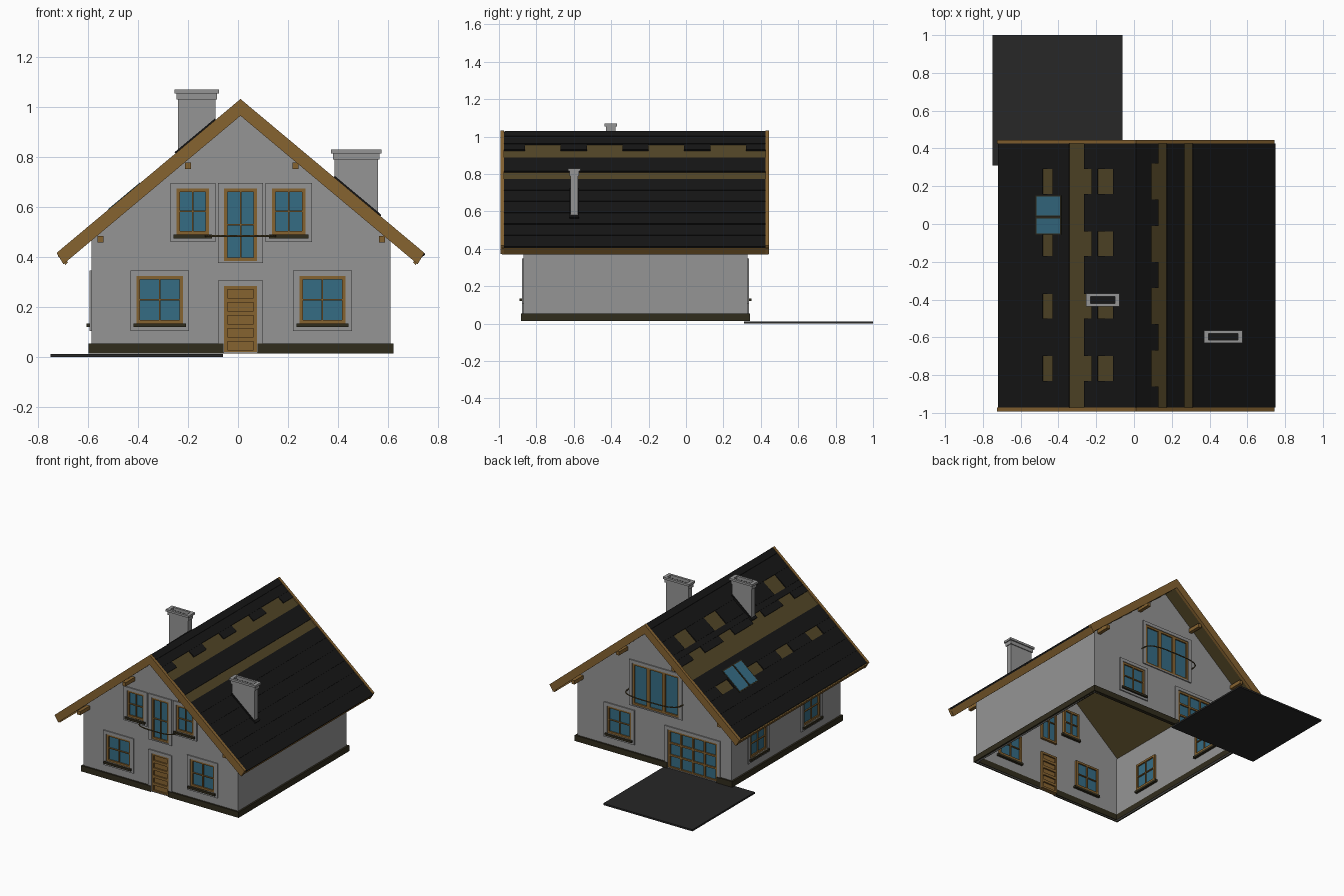
import bpy, bmesh, math
from mathutils import Vector

if "Cube" in bpy.data.objects:
    bpy.data.objects.remove(bpy.data.objects["Cube"])

CX, APEX = 0.01, 1.02                 # ridge position
C, S = 0.767, 0.641                   # roof pitch cosine / sine
X0, X1, Y0, Y1 = -0.585, 0.61, -0.87, 0.33


def mat(name, col):
    m = bpy.data.materials.new(name)
    m.diffuse_color = (*col, 1)
    m.use_nodes = True
    m.node_tree.nodes["Principled BSDF"].inputs["Base Color"].default_value = m.diffuse_color
    return m


PLASTER = mat("plaster", (0.30, 0.30, 0.30))
WOOD = mat("wood", (0.24, 0.125, 0.03))
DECK = mat("roof_wood", (0.085, 0.06, 0.02))
OLIVE = mat("dark_wood", (0.03, 0.025, 0.012))
BLACK = mat("tile", (0.008, 0.008, 0.008))
SLAB = mat("terrace", (0.02, 0.02, 0.02))
GLASS = mat("glass", (0.036, 0.15, 0.23))

# Faces map (u, v, depth) to world space
FACES = {
    "front": lambda u, v, d: (u, Y0 - d, v),
    "back": lambda u, v, d: (u, Y1 + d, v),
    "left": lambda u, v, d: (X0 - d, u, v),
    "right": lambda u, v, d: (X1 + d, u, v),
    "section": lambda u, v, d: (u, d, v),
    "flat": lambda u, v, d: (u, v, d),
    "slope_r": lambda t, n, y: (CX + t * C + n * S, y, APEX - t * S + n * C),
    "slope_l": lambda t, n, y: (CX - t * C - n * S, y, APEX - t * S + n * C),
}


def rect(u0, u1, v0, v1):
    return [(u0, v0), (u1, v0), (u1, v1), (u0, v1)]


def plate(name, face, loops, d0, d1, material=PLASTER):
    """Flat outline with holes, given thickness and placed on a face."""
    bm = bmesh.new()
    edges = []
    for loop in loops:
        vs = [bm.verts.new((u, v, 0)) for u, v in loop]
        edges += [bm.edges.new((vs[i - 1], vs[i])) for i in range(len(vs))]
    bmesh.ops.triangle_fill(bm, edges=edges, use_beauty=True)
    r = bmesh.ops.extrude_face_region(bm, geom=bm.faces[:])
    for g in r["geom"]:
        if isinstance(g, bmesh.types.BMVert):
            g.co.z = 1
    for v in bm.verts:
        v.co = Vector(FACES[face](v.co.x, v.co.y, d1 if v.co.z > 0.5 else d0))
    bmesh.ops.recalc_face_normals(bm, faces=bm.faces[:])
    me = bpy.data.meshes.new(name)
    bm.to_mesh(me)
    bm.free()
    ob = bpy.data.objects.new(name, me)
    bpy.context.collection.objects.link(ob)
    me.materials.append(material)
    return ob


holes = {"front": [], "back": [], "left": [], "right": []}


def window(name, face, u0, u1, v0, v1, cols, rows, sill=True, fill=GLASS, bar=0.006):
    holes[face].append(rect(u0, u1, max(v0, 0.02), v1))
    # raised plaster surround
    low = v0 - 0.03 if sill else max(v0 - 0.008, 0.017)
    plate(name + "_surround", face, [rect(u0 - .025, u1 + .025, low, v1 + .022),
          rect(u0, u1, max(v0, 0.02), v1)], 0, 0.008)
    # frame with panes
    e = 0.014
    pw, ph = (u1 - u0 - 2 * e + bar) / cols, (v1 - v0 - 2 * e + bar) / rows
    panes = [rect(u0 + e + i * pw, u0 + e + (i + 1) * pw - bar,
                  v0 + e + j * ph, v0 + e + (j + 1) * ph - bar)
             for i in range(cols) for j in range(rows)]
    plate(name + "_frame", face, [rect(u0, u1, v0, v1)] + panes, -0.028, 0.003, WOOD)
    plate(name + "_pane", face, [rect(u0 + .005, u1 - .005, v0 + .005, v1 - .005)],
          -0.018, -0.006, fill)
    if sill:
        plate(name + "_sill", face, [rect(u0 - .012, u1 + .012, v0 - .015, v0)],
              -0.03, 0.02, OLIVE)


# Windows and doors
window("front_window_left", "front", -0.405, -0.22, 0.135, 0.325, 2, 2)
window("front_window_right", "front", 0.245, 0.43, 0.135, 0.325, 2, 2)
window("upper_window_left", "front", -0.245, -0.115, 0.49, 0.675, 2, 2)
window("upper_window_right", "front", 0.135, 0.27, 0.49, 0.675, 2, 2)
window("balcony_door", "front", -0.055, 0.075, 0.385, 0.675, 2, 2, False)
window("front_door", "front", -0.055, 0.075, 0.015, 0.285, 1, 5, False, WOOD, 0.018)
window("back_window", "back", 0.19, 0.375, 0.135, 0.325, 2, 2)
window("back_balcony_door", "back", -0.18, 0.18, 0.385, 0.675, 3, 1, False, GLASS, 0.024)
window("terrace_door", "back", -0.475, -0.095, 0.015, 0.285, 4, 3, False, GLASS, 0.012)
for i, y in enumerate((0.04, -0.55)):
    window(f"side_window_{i}", "left", y - 0.092, y + 0.092, 0.135, 0.325, 2, 2)

# Walls
under = lambda x: 0.968 - 0.836 * abs(x - CX)
gable = [(X0, 0.015), (X1, 0.015), (X1, under(X1)), (CX, under(CX)), (X0, under(X0))]
for f in ("front", "back"):
    plate(f + "_wall", f, [gable] + holes[f], -0.012, 0)
for f, x in (("left", X0), ("right", X1)):
    plate(f + "_wall", f, [rect(Y0, Y1, 0.015, under(x))] + holes[f], -0.012, 0)

# Plinth, broken at the doors
for f, a, b in (("front", X0 - .012, -0.057), ("front", 0.077, X1 + .012),
                ("back", X0 - .012, -0.477), ("back", -0.093, X1 + .012),
                ("left", Y0, Y1), ("right", Y0, Y1)):
    plate("plinth_" + f, f, [rect(a, b, 0.015, 0.055)], -0.013, 0.012, OLIVE)

# Terrace
plate("terrace", "flat", [rect(-0.75, -0.06, 0.31, 1.0)], 0, 0.012, SLAB)


def chevron(top, low, xo, zo, xi, zi):
    return [(CX, top), (CX + xo, zo), (CX + xi, zi), (CX, low), (CX - xi, zi), (CX - xo, zo)]


# Roof deck and verge boards
plate("roof_deck", "section",
      [chevron(APEX, 0.966, 0.728, APEX - 0.728 * .836, 0.70, 0.966 - 0.70 * .836)],
      -0.975, 0.43, DECK)
for n, a, b in (("front", -0.992, -0.972), ("back", 0.425, 0.445)):
    plate("verge_board_" + n, "section",
          [chevron(1.032, 0.965, 0.735, 0.417, 0.708, 0.372)], a, b, WOOD)


# Roof tiles: overlapping courses with a sawtooth profile
def tiles(side, t0, t1, ya=-0.972, yb=0.426):
    n = max(1, round((t1 - t0) / 0.1))
    st = (t1 - t0) / n
    pts = [(t0, -0.004), (t1, -0.004)]
    for i in reversed(range(n)):
        pts += [(t0 + (i + 1) * st, 0.008), (t0 + i * st, 0.004)]
    plate("roof_tiles", side, [pts], ya, yb, BLACK)


for t0, t1 in ((0, .10), (.21, .33), (.39, .957)):
    tiles("slope_r", t0, t1)
for t0, t1 in ((0, .15), (.26, .30), (.46, .57), (.64, .945)):
    tiles("slope_l", t0, t1)
for k in range(5):
    y = -0.93 + 0.33 * k
    a, b = max(y - 0.07, -0.972), min(y + 0.07, 0.426)
    tiles("slope_r", .10, .15, a, b)
    a, b = max(y - 0.1, -0.972), min(y + 0.1, 0.426)
    tiles("slope_l", .15, .26, a, b)
    tiles("slope_l", .30, .35, a, b)
    tiles("slope_l", .57, .64, a, b)

for side in ("slope_l", "slope_r"):
    plate("eave_board", side, [rect(0.94, 0.955, -0.05, -0.004)], -0.985, 0.44, WOOD)
# Ridge cap
plate("ridge_cap", "section", [chevron(1.03, 1.012, 0.035, 1.002, 0.03, 0.99)],
      -0.97, 0.424, BLACK)

# Purlin ends under the verges
for x, z in ((-0.2, 0.765), (0.23, 0.765), (-0.55, 0.47), (0.575, 0.47)):
    for a, b in ((-0.975, Y0), (Y1, 0.428)):
        plate("purlin_end", "section", [rect(x - .012, x + .012, z - .012, z + .014)], a, b, WOOD)


# Chimneys
def chimney(x0, x1, y, top, side):
    h = 0.02
    z = lambda x: APEX - 0.836 * abs(x - CX) - 0.02
    plate("chimney_shaft", "section", [[(x0, z(x0)), (x1, z(x1)), (x1, top - .035), (x0, top - .035)]],
          y - h, y + h)
    for g, a, b in ((0.006, -.04, -.015), (0.014, -.015, 0)):
        plate("chimney_cap", "flat", [rect(x0 - g, x1 + g, y - h - g, y + h + g),
              rect(x0 + .01, x1 - .01, y - h + .002, y + h - .002)], top + a, top + b)
    plate("chimney_flue", "flat", [rect(x0 + .01, x1 - .01, y - h + .002, y + h - .002)],
          top - .034, top - .02, BLACK)
    ts = sorted((abs(x0 - CX) / C, abs(x1 - CX) / C))
    plate("chimney_flashing", side, [rect(ts[0] - .01, ts[1] + .005, -0.004, 0.015)],
          y - h - .006, y + h + .006, BLACK)


chimney(-0.24, -0.09, -0.402, 1.07, "slope_l")
chimney(0.385, 0.56, -0.597, 0.83, "slope_r")

# Skylights
for a, b in ((-0.05, 0.03), (0.045, 0.145)):
    plate("skylight_frame", "slope_l", [rect(.508, .685, 0, 0.009)], a - .006, b + .006, OLIVE)
    plate("skylight_pane", "slope_l", [rect(.515, .678, 0.003, 0.011)], a, b, GLASS)


# Bowed balcony rails
def rail(name, x, half, y, depth):
    cu = bpy.data.curves.new(name, "CURVE")
    cu.dimensions = "3D"
    cu.bevel_depth = 0.004
    cu.bevel_resolution = 1
    cu.use_fill_caps = True
    sp = cu.splines.new("POLY")
    n = 16
    sp.points.add(n)
    for i, p in enumerate(sp.points):
        a = math.pi * i / n
        c, s = math.cos(a), math.sin(a)
        p.co = (x - half * math.copysign(abs(c) ** 0.6, c), y + depth * max(s, 0) ** 0.6, 0.485, 1)
    ob = bpy.data.objects.new(name, cu)
    bpy.context.collection.objects.link(ob)
    cu.materials.append(DECK)


rail("front_balcony_rail", 0.01, 0.14, Y0, -0.08)
rail("back_balcony_rail", 0.0, 0.21, Y1, 0.09)
